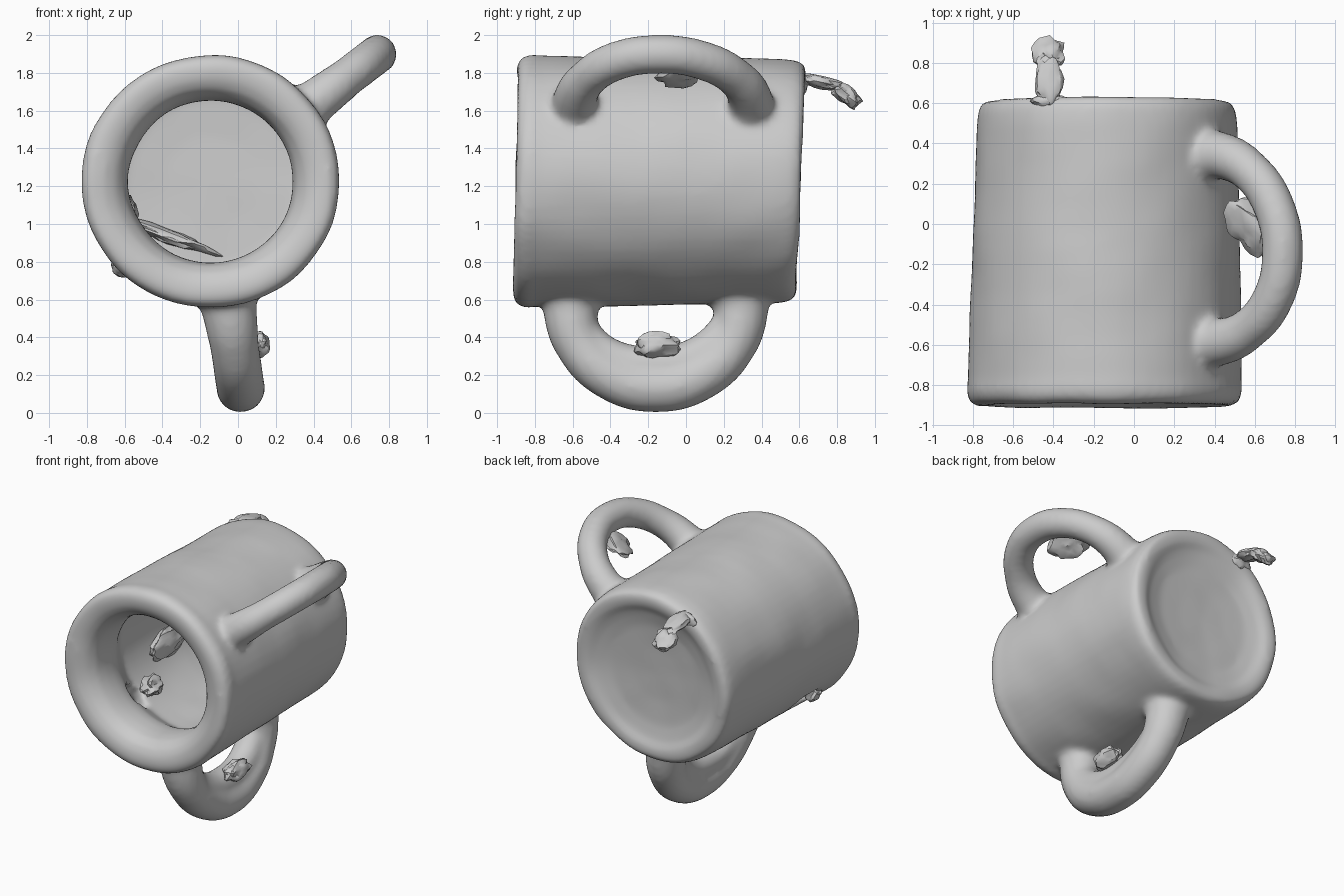
import bpy, bmesh, math
from mathutils import Vector, noise

if "Cube" in bpy.data.objects:
    bpy.data.objects.remove(bpy.data.objects["Cube"])

CX, CZ = -0.145, 1.225


def finish(ob, angle=50):
    bpy.ops.object.select_all(action='DESELECT')
    ob.select_set(True)
    bpy.context.view_layer.objects.active = ob
    bpy.ops.object.shade_smooth_by_angle(angle=math.radians(angle))
    return ob


def mesh_object(name, bm):
    bmesh.ops.recalc_face_normals(bm, faces=bm.faces)
    me = bpy.data.meshes.new(name)
    bm.to_mesh(me)
    bm.free()
    ob = bpy.data.objects.new(name, me)
    bpy.context.collection.objects.link(ob)
    return ob


def lathe(name, profile, n=64):
    """Revolve (radius, y) points about the lying cup's axis, both ends on the axis."""
    bm = bmesh.new()
    rings = []
    for r, y in profile:
        if r == 0:
            rings.append([bm.verts.new((CX, y, CZ))])
        else:
            rings.append([bm.verts.new((CX + r * math.cos(2 * math.pi * i / n), y,
                                        CZ + 0.98 * r * math.sin(2 * math.pi * i / n))) for i in range(n)])
    for a, b in zip(rings, rings[1:]):
        for i in range(n):
            j = (i + 1) % n
            if len(a) == 1:
                bm.faces.new((a[0], b[i], b[j]))
            elif len(b) == 1:
                bm.faces.new((a[i], a[j], b[0]))
            else:
                bm.faces.new((a[i], a[j], b[j], b[i]))
    # leaning end faces, slight taper on the left, hand-made unevenness
    for v in bm.verts:
        v.co += noise.noise_vector(v.co * 4) * 0.007
        left = max(0, min(1, (CX - v.co.x) / 0.6))
        v.co.x += left * 0.02 * (v.co.y + 0.75)
        v.co.y += (0.035 + 0.015 * v.co.y) * (v.co.z - CZ)
    return mesh_object(name, bm)


def tube(name, direction, path, radius, flare=1.0):
    """Looped tube; path is (y, distance from cup axis), optionally flared at the roots."""
    cu = bpy.data.curves.new(name, 'CURVE')
    cu.dimensions = '3D'
    cu.bevel_depth = radius
    cu.bevel_resolution = 6
    cu.resolution_u = 8
    cu.use_fill_caps = True
    sp = cu.splines.new('BEZIER')
    sp.bezier_points.add(len(path) - 1)
    d = Vector((direction[0], 0, direction[1])).normalized()
    for i, (p, (y, r)) in enumerate(zip(sp.bezier_points, path)):
        p.co = Vector((CX, y, CZ)) + d * r
        p.handle_left_type = p.handle_right_type = 'AUTO'
        k = min(i, len(path) - 1 - i)
        p.radius = 1 + (flare - 1) * max(0, 1 - k * 0.6)
    ob = bpy.data.objects.new(name, cu)
    bpy.context.collection.objects.link(ob)
    bpy.ops.object.select_all(action='DESELECT')
    ob.select_set(True)
    bpy.context.view_layer.objects.active = ob
    bpy.ops.object.convert(target='MESH')
    return bpy.context.object


def lump(name, loc, size, rot=(0, 0, 0), rough=0.35):
    """Irregular crumb of leftover material."""
    bm = bmesh.new()
    bmesh.ops.create_icosphere(bm, subdivisions=3, radius=1)
    for v in bm.verts:
        v.co *= 1 + rough * noise.noise(v.co * 1.7 + Vector(loc) * 7)
        v.co = Vector(a * b for a, b in zip(v.co, size))
    ob = mesh_object(name, bm)
    ob.location, ob.rotation_euler = loc, rot
    return finish(ob, 30)


# cup: recessed base, outer wall, rounded lip with a deep throat, hollow inside
outer = [(0.662 + 0.0015 * i, 0.48 - 0.105 * i) for i in range(13)]
inner = [(0.54, -0.42 + 0.155 * i) for i in range(6)]
profile = ([(0, 0.54), (0.2, 0.54), (0.38, 0.55), (0.49, 0.575), (0.55, 0.605), (0.6, 0.61),
            (0.635, 0.6), (0.655, 0.555)] + outer +
           [(0.686, -0.83), (0.672, -0.88), (0.63, -0.905), (0.56, -0.9), (0.5, -0.87),
            (0.455, -0.81), (0.438, -0.73), (0.436, -0.65), (0.45, -0.58), (0.5, -0.49)] + inner +
           [(0.52, 0.39), (0.46, 0.42), (0.25, 0.43), (0, 0.43)])
cup = lathe("cup", profile)

# ragged hole through the lower left wall
cutter = lump("hole_cutter", (-0.57, -0.49, 0.81), (0.22, 0.11, 0.11), (0, math.radians(-47), 0))
cutter.hide_render = True
mod = cup.modifiers.new("hole", 'BOOLEAN')
mod.operation, mod.solver, mod.object = 'DIFFERENCE', 'EXACT', cutter
finish(cup)
bpy.ops.object.modifier_apply(modifier=mod.name)
bpy.data.objects.remove(cutter)

# the two looped handles; the lower one has a thickened inner edge
UP, DOWN = (0.795, 0.607), (0.144, -0.99)
parts = [
    tube("upper_handle", UP,
         [(-0.58, 0.6), (-0.585, 0.72), (-0.52, 0.9), (-0.37, 1.05), (-0.15, 1.11),
          (0.08, 1.06), (0.26, 0.91), (0.34, 0.72), (0.335, 0.6)], 0.104, 1.35),
    tube("lower_handle", DOWN,
         [(-0.6, 0.6), (-0.61, 0.7), (-0.56, 0.88), (-0.39, 1.045), (-0.16, 1.105),
          (0.07, 1.045), (0.24, 0.88), (0.29, 0.7), (0.28, 0.6)], 0.13, 1.3),
    tube("lower_handle_inner", DOWN,
         [(-0.6, 0.76), (-0.43, 0.93), (-0.16, 0.985), (0.07, 0.93), (0.26, 0.76)], 0.105)]

# melt cup and handles together so the roots blend softly
bpy.ops.object.select_all(action='DESELECT')
for ob in parts + [cup]:
    ob.select_set(True)
bpy.context.view_layer.objects.active = cup
bpy.ops.object.join()
cup.name = "cup_with_handles"
rm = cup.modifiers.new("blend", 'REMESH')
rm.mode, rm.voxel_size = 'VOXEL', 0.02
sm = cup.modifiers.new("soften", 'SMOOTH')
sm.factor, sm.iterations = 0.5, 9
for m in ("blend", "soften"):
    bpy.ops.object.modifier_apply(modifier=m)
finish(cup)

# stray nub on the base: thick root, thin stalk, knobbly tip
lump("base_nub_root", (-0.42, 0.61, 1.74), (0.08, 0.04, 0.05))
lump("base_nub_stalk", (-0.42, 0.72, 1.75), (0.065, 0.13, 0.033), (math.radians(-12), 0, 0))
lump("base_nub_tip", (-0.42, 0.85, 1.68), (0.08, 0.09, 0.045), (math.radians(-35), 0, 0), 0.4)

# crumbs inside the handle loops
lump("upper_handle_crumb", (0.57, -0.01, 1.80), (0.11, 0.13, 0.04), (0, math.radians(-35), 0.5), 0.5)
lump("lower_handle_crumb", (0.1, -0.16, 0.36), (0.065, 0.12, 0.07), (0, 0, 0), 0.4)

# debris around the hole and on the cup's inner wall and floor
lump("hole_crumb", (-0.61, -0.62, 0.78), (0.06, 0.07, 0.06), (0, 0, 0), 0.4)
lump("inner_crumb", (-0.5, -0.3, 0.88), (0.07, 0.12, 0.06), (0, 0.5, 0.3), 0.5)
lump("inner_ridge", (-0.36, 0.41, 0.93), (0.24, 0.07, 0.04), (0, math.radians(20), 0), 0.4)
lump("inner_flake", (-0.6, 0.05, 1.05), (0.06, 0.25, 0.1), (0, 0, 0.1), 0.5)
